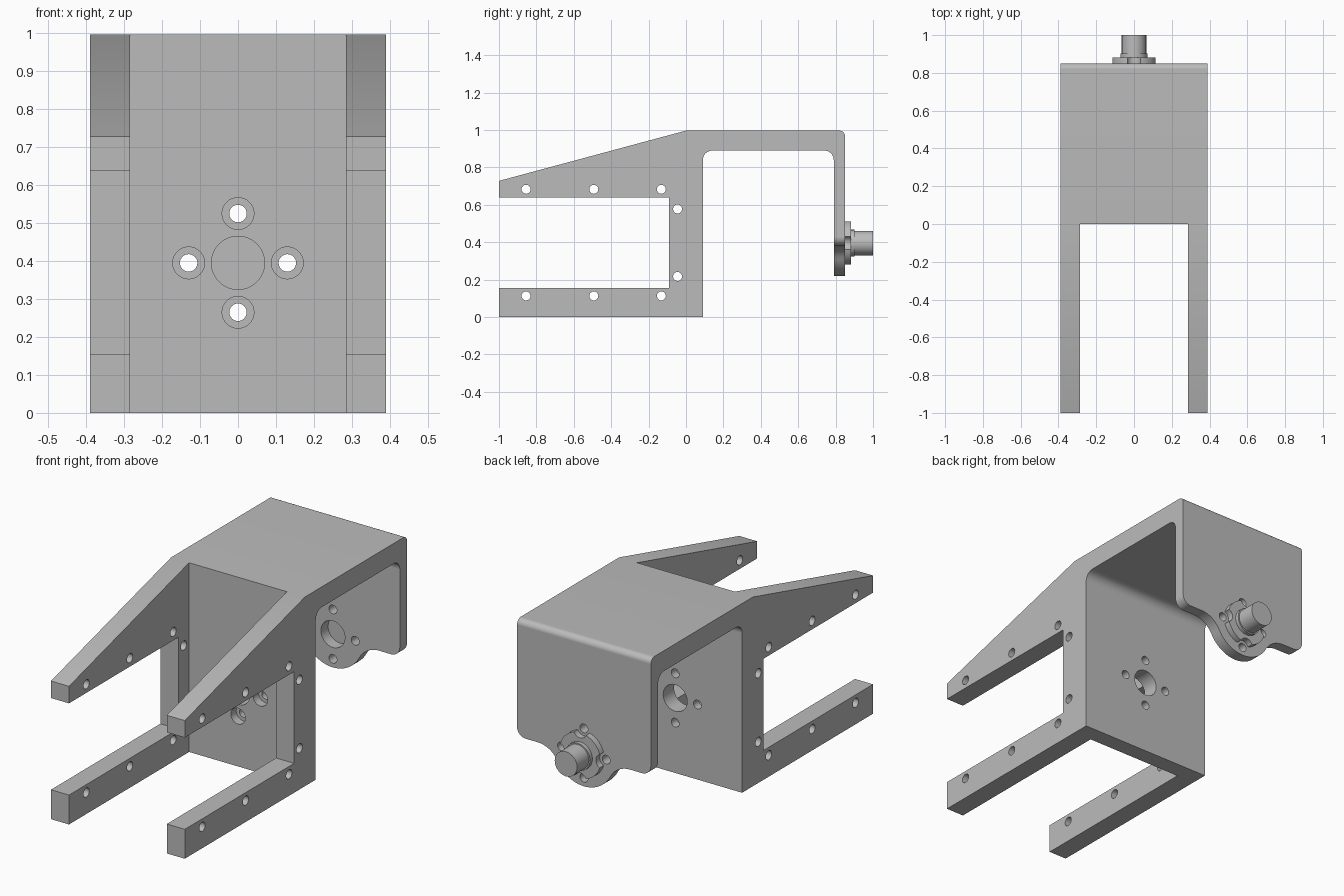
import bpy, bmesh
from math import sin, cos, pi, radians, sqrt, atan2
from mathutils import Vector

cube = bpy.data.objects.get("Cube")
if cube:
    bpy.data.objects.remove(cube, do_unlink=True)

grey = bpy.data.materials.new("machined grey")
grey.use_nodes = True
grey.diffuse_color = (0.5, 0.5, 0.5, 1)
grey.node_tree.nodes["Principled BSDF"].inputs["Base Color"].default_value = (0.5, 0.5, 0.5, 1)

W = 0.39          # half width of the bracket
ARM = 0.285       # inner face of the arms
AXIS = 0.395      # height of the shaft axis
BOLT = 0.13       # bolt circle radius
BOLTS = [(BOLT * cos(k * pi / 2), AXIS + BOLT * sin(k * pi / 2)) for k in range(4)]


def arc(cx, cy, r, a0, a1, n=8):
    """Points on an arc, angles in degrees."""
    return [(cx + r * cos(radians(a0 + (a1 - a0) * i / n)),
             cy + r * sin(radians(a0 + (a1 - a0) * i / n))) for i in range(n + 1)]


def prism(name, pts, axis, a, b):
    """Extrude a 2D outline along x (points are y, z) or y (points are x, z)."""
    place = (lambda p, t: (t, p[0], p[1])) if axis == "x" else (lambda p, t: (p[0], t, p[1]))
    bm = bmesh.new()
    face = bm.faces.new([bm.verts.new(place(p, a)) for p in pts])
    moved = bmesh.ops.extrude_face_region(bm, geom=[face])["geom"]
    shift = Vector(place((0, 0), b - a))
    bmesh.ops.translate(bm, vec=shift, verts=[v for v in moved if isinstance(v, bmesh.types.BMVert)])
    bmesh.ops.recalc_face_normals(bm, faces=bm.faces)
    mesh = bpy.data.meshes.new(name)
    bm.to_mesh(mesh)
    bm.free()
    mesh.materials.append(grey)
    obj = bpy.data.objects.new(name, mesh)
    bpy.context.collection.objects.link(obj)
    return obj


def rod(name, c, r, axis, a, b, n=32):
    return prism(name, arc(c[0], c[1], r, 0, 360, n)[:-1], axis, a, b)


def activate(obj):
    bpy.ops.object.select_all(action="DESELECT")
    obj.select_set(True)
    bpy.context.view_layer.objects.active = obj


def cut(obj, cutter):
    """Subtract the cutter and discard it."""
    activate(obj)
    mod = obj.modifiers.new("cut", "BOOLEAN")
    mod.operation, mod.solver, mod.object = "DIFFERENCE", "EXACT", cutter
    bpy.ops.object.modifier_apply(modifier=mod.name)
    bpy.data.objects.remove(cutter, do_unlink=True)


def finish(obj):
    activate(obj)
    bpy.ops.object.shade_smooth_by_angle(angle=radians(30))
    mod = obj.modifiers.new("even shading", "WEIGHTED_NORMAL")
    mod.keep_sharp = True


# Bracket: side profile with arms, web, roof and rear plate
profile = [(-1, 0), (0.09, 0)]
profile += arc(0.14, 0.84, 0.05, 180, 90) + arc(0.74, 0.84, 0.05, 90, 0)
profile += [(0.79, 0.2), (0.85, 0.2)] + arc(0.82, 0.967, 0.03, 0, 90)
profile += [(0, 0.997), (-1, 0.728), (-1, 0.638), (-0.09, 0.638), (-0.09, 0.155), (-1, 0.155)]
bracket = prism("bracket", profile, "x", -W, W)

# Open space between the two arms
gap = [(-ARM, -0.1), (ARM, -0.1), (ARM, 1.1), (-ARM, 1.1)]
cut(bracket, prism("gap_cutter", gap, "y", -1.1, 0))

# Lower edge of the rear plate: rounded corners, flared into a round lobe
lobe, flare, flat = 0.175, 0.13, 0.38
fz = flat - flare
fx = sqrt((lobe + flare) ** 2 - (AXIS - fz) ** 2)
ang = atan2(AXIS - fz, fx) * 180 / pi
half = arc(0, AXIS, lobe, -90, -ang, 14)
half += arc(fx, fz, flare, 180 - ang, 90, 10)[1:]
half += arc(W - 0.05, flat + 0.05, 0.05, -90, 0)
edge = [(-x, z) for x, z in reversed(half[1:])] + half
edge += [(W + 0.1, flat + 0.05), (W + 0.1, 0.1), (-W - 0.1, 0.1), (-W - 0.1, flat + 0.05)]
cut(bracket, prism("edge_cutter", edge, "y", 0.6, 0.95))

# Centre bore and bolt holes, counterbored on the front of the web
cut(bracket, rod("bore_cutter", (0, AXIS), 0.07, "y", -0.1, 0.95, 48))
for c in BOLTS:
    cut(bracket, rod("bolt_cutter", c, 0.023, "y", -0.1, 0.95))
    cut(bracket, rod("counterbore_cutter", c, 0.042, "y", -0.1, 0.045))

# Cross holes through both arms
cross = [(y, z) for y in (-0.855, -0.493, -0.132) for z in (0.113, 0.683)]
cross += [(-0.045, 0.217), (-0.045, 0.578)]
for c in cross:
    cut(bracket, rod("cross_cutter", c, 0.024, "x", -0.5, 0.5, 24))
finish(bracket)

# Shaft flange, scalloped to clear the bolts
flange = rod("shaft_flange", (0, AXIS), 0.12, "y", 0.85, 0.882, 64)
for c in BOLTS:
    cut(flange, rod("scallop_cutter", c, 0.038, "y", 0.8, 0.95))
finish(flange)

# Shoulder and stub shaft
finish(rod("shaft_shoulder", (0, AXIS), 0.072, "y", 0.882, 0.902, 48))
finish(rod("stub_shaft", (0, AXIS), 0.065, "y", 0.902, 1, 48))
